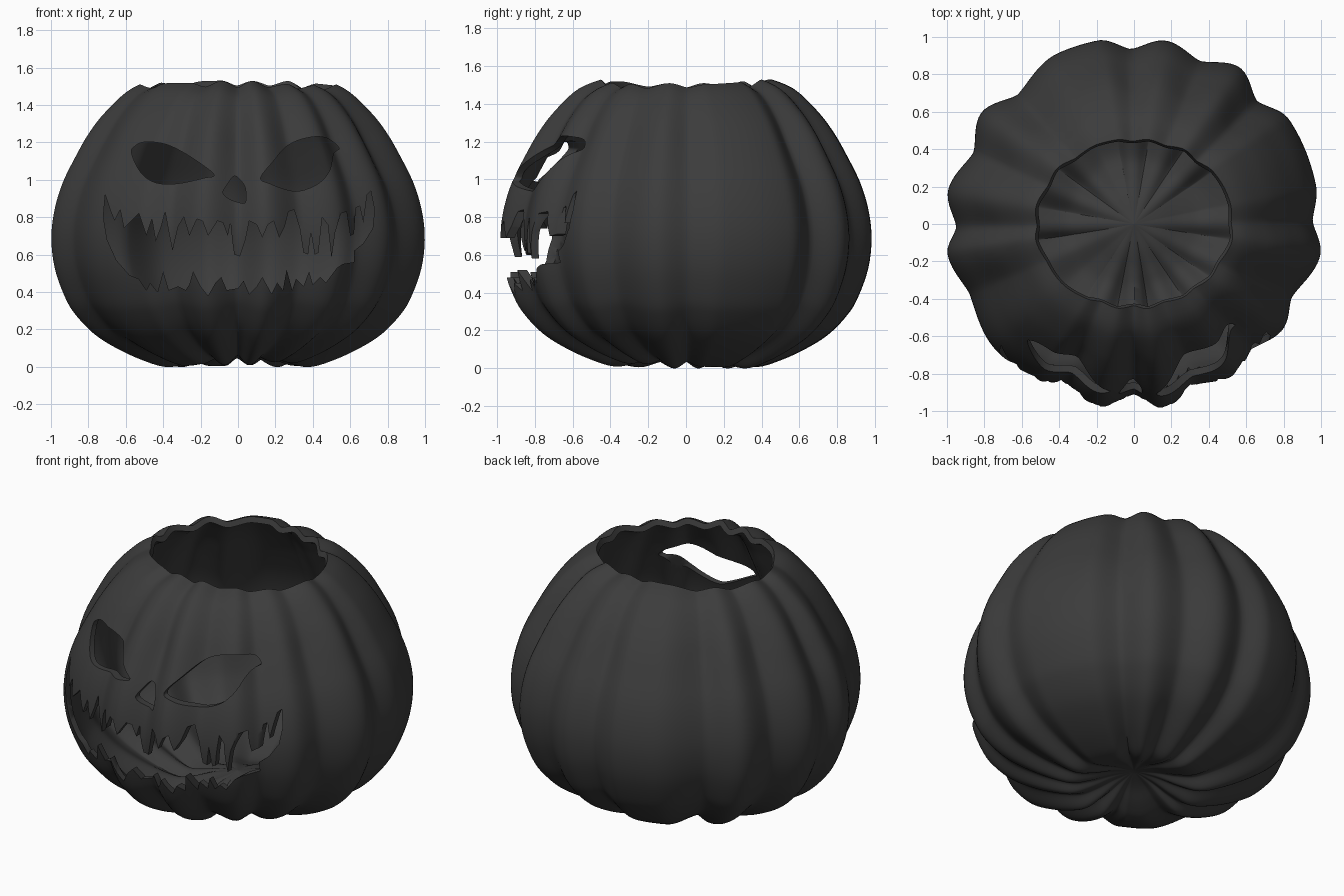
import bpy, bmesh, math
from mathutils import Vector

if "Cube" in bpy.data.objects:
    bpy.data.objects.remove(bpy.data.objects["Cube"])

# Side profile (radius, height) from the base dimple up to the rim
PROFILE = [(0, .11), (.13, .08), (.26, .03), (.38, .005), (.52, .045), (.66, .11), (.77, .18),
           (.86, .27), (.92, .36), (.98, .52), (1, .68), (.985, .83), (.94, .98), (.865, 1.13),
           (.795, 1.25), (.71, 1.36), (.58, 1.48), (.43, 1.54)]
# Rib pattern (angle in degrees, scale): alternating grooves and lobes
RIBS = [(1, .955), (12, .995), (34, 1), (45, .93), (56, 1.01), (68, .94), (80, .995), (91, .935),
        (101, 1), (114, 1), (132, .93), (144, 1.01), (156, .94), (170, 1.01), (181, .95), (189, 1.01),
        (203, .955), (222, 1), (237, .985), (247, .925), (259, .995), (270, .91), (279, .995),
        (291, .92), (304, .97), (313, .92), (325, .975), (335, .93), (351, 1.01), (361, .955)]

# Face outlines in hundredths of a unit (x, z)
LEFT_EYE = [(-57, 115), (-55, 118), (-51, 120), (-44, 120), (-36, 118), (-25, 112), (-13, 103),
            (-18, 101), (-32, 98), (-42, 98), (-49, 101), (-54, 107)]
RIGHT_EYE = [(12, 101), (19, 110), (25, 117), (32, 121), (41, 123), (48, 122), (54, 117), (51, 114),
             (49, 105), (43, 98), (33, 94), (25, 95), (17, 98)]
NOSE = [(-2, 102), (2, 99), (4, 95), (4, 88), (0, 88), (-5, 90), (-8, 93), (-6, 97)]
MOUTH_TOP = [(-71, 92), (-68, 83), (-66, 78), (-63, 84), (-61, 74), (-57, 78), (-53, 82), (-49, 70),
             (-46, 79), (-44, 67), (-41, 75), (-39, 83), (-37, 72), (-35, 62), (-32, 75), (-29, 80),
             (-26, 70), (-22, 79), (-19, 78), (-16, 70), (-11, 78), (-8, 77), (-5.5, 70), (-4, 77),
             (-3, 67), (-2, 60), (1, 59), (4, 68), (6, 78), (10, 76), (13, 69), (16, 76), (19, 78),
             (22, 69), (25, 75), (27, 83), (30, 84), (33, 74), (35, 61), (37.5, 60), (39, 72), (41, 60),
             (43, 61), (45, 80), (48, 76), (50, 58), (52, 72), (55, 82), (58, 83), (60, 70), (62, 71),
             (63, 85), (65, 86), (67, 77), (69, 92), (71, 94)]
MOUTH_BOTTOM = [(73, 84), (72, 74), (67, 66), (62, 62), (62, 56), (56, 55), (53, 53), (47, 45), (44, 48),
                (40, 44), (38, 51), (35, 43), (31, 47), (29, 41), (26, 52), (24, 41), (21, 45), (18, 39),
                (13, 48), (10, 43), (6, 39), (3, 46), (0, 42), (-6, 41), (-9, 48), (-12, 45), (-16, 38),
                (-20, 43), (-24, 51), (-26, 44), (-28, 41), (-32, 43), (-37, 41), (-40, 51), (-43, 40),
                (-47, 45), (-49, 41), (-53, 47), (-58, 49), (-65, 57), (-70, 68), (-72, 80)]


def spline(pts, u, closed=False):
    n = len(pts)
    i = int(u) if closed else min(int(u), n - 2)
    t = u - i
    at = lambda k: Vector(pts[k % n] if closed else pts[max(0, min(n - 1, k))])
    a, b, c, d = at(i - 1), at(i), at(i + 1), at(i + 2)
    return .5 * (2 * b + (c - a) * t + (2 * a - 5 * b + 4 * c - d) * t * t + (3 * b - a - 3 * c + d) * t ** 3)


def smooth(t):
    t = max(0, min(1, t))
    return t * t * (3 - 2 * t)


def rib(deg):
    if deg < 1:
        deg += 360
    for (a0, s0), (a1, s1) in zip(RIBS, RIBS[1:]):
        if deg <= a1:
            t = (deg - a0) / (a1 - a0)
            if s0 > s1:
                s0, s1, t = s1, s0, 1 - t
            return s0 + (s1 - s0) * (.3 * math.sin(t * math.pi / 2) + .7 * smooth(t))


def finish(bm, name):
    bmesh.ops.recalc_face_normals(bm, faces=bm.faces)
    mesh = bpy.data.meshes.new(name)
    bm.to_mesh(mesh)
    bm.free()
    ob = bpy.data.objects.new(name, mesh)
    bpy.context.collection.objects.link(ob)
    return ob


def cutter(name, outline, steps=0):
    if steps:
        outline = [spline(outline, k / steps, True) for k in range(len(outline) * steps)]
    bm = bmesh.new()
    face = bm.faces.new([bm.verts.new((p[0] / 100, -1.3, p[1] / 100)) for p in outline])
    ext = bmesh.ops.extrude_face_region(bm, geom=[face], use_keep_orig=True)
    bmesh.ops.translate(bm, vec=(0, 1, 0), verts=[v for v in ext["geom"] if isinstance(v, bmesh.types.BMVert)])
    ob = finish(bm, name)
    ob.hide_render = True
    return ob


# Ribbed outer skin, open at the top; ribs fade toward the base and the rim
SEG, ROWS = 240, 72
bm = bmesh.new()
pole = bm.verts.new((0, 0, PROFILE[0][1]))
rings = []
for j in range(1, ROWS + 1):
    ring = []
    for i in range(SEG):
        a = 2 * math.pi * i / SEG
        end = len(PROFILE) - 1.475 - .225 * math.cos(2 * a)
        r, z = spline(PROFILE, end * j / ROWS)
        fade = smooth(r / .45) if z < .7 else 1 - .5 * smooth((z - 1.2) / .3)
        s = 1 + (rib(math.degrees(a)) - 1) * fade
        ring.append(bm.verts.new((r * s * math.cos(a), r * s * math.sin(a), .7 + (z - .7) * s)))
    rings.append(ring)
for i in range(SEG):
    k = (i + 1) % SEG
    bm.faces.new((pole, rings[0][k], rings[0][i]))
    for lo, hi in zip(rings, rings[1:]):
        bm.faces.new((lo[i], lo[k], hi[k], hi[i]))
pumpkin = finish(bm, "pumpkin_shell")

# Wall thickness, then the carved face
wall = pumpkin.modifiers.new("wall", 'SOLIDIFY')
wall.thickness, wall.offset = .035, -1
cutters = [cutter("left_eye_cutter", LEFT_EYE, 4), cutter("right_eye_cutter", RIGHT_EYE, 4),
           cutter("nose_cutter", NOSE, 4), cutter("mouth_cutter", MOUTH_TOP + MOUTH_BOTTOM)]
for c in cutters:
    m = pumpkin.modifiers.new(c.name, 'BOOLEAN')
    m.operation, m.solver, m.object = 'DIFFERENCE', 'EXACT', c

bpy.context.view_layer.objects.active = pumpkin
pumpkin.select_set(True)
for m in list(pumpkin.modifiers):
    bpy.ops.object.modifier_apply(modifier=m.name)
for c in cutters:
    bpy.data.objects.remove(c)
bpy.ops.object.shade_smooth_by_angle(angle=math.radians(50))

# Dark charcoal finish
mat = bpy.data.materials.new("charcoal")
mat.diffuse_color = (.045, .045, .045, 1)
mat.use_nodes = True
mat.node_tree.nodes["Principled BSDF"].inputs["Base Color"].default_value = mat.diffuse_color
pumpkin.data.materials.clear()
pumpkin.data.materials.append(mat)
